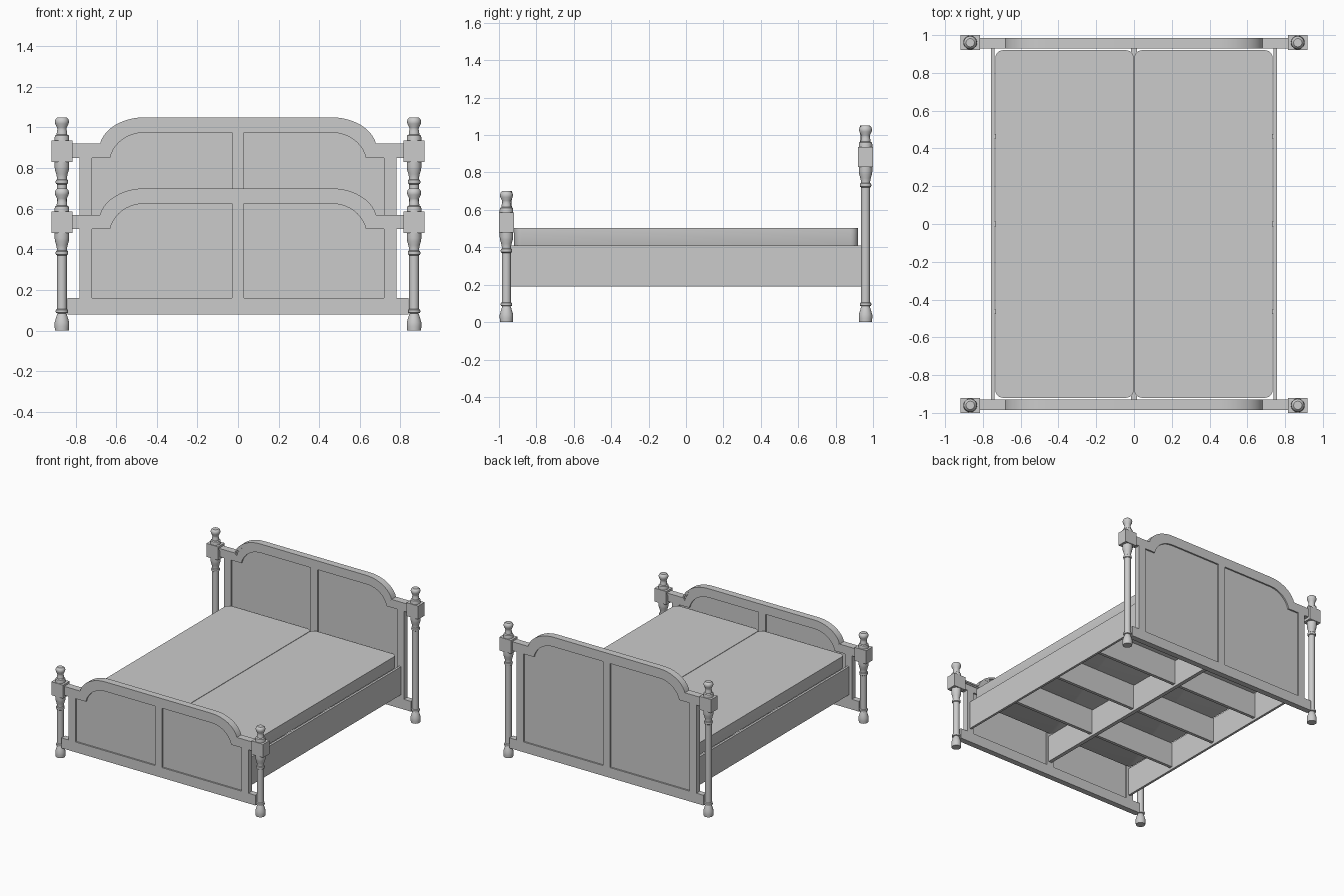
import bpy, bmesh, math
from mathutils import Matrix

cube = bpy.data.objects.get("Cube")
if cube:
    bpy.data.objects.remove(cube, do_unlink=True)

grey = bpy.data.materials.new("plain grey")
grey.use_nodes = True
COLOUR = (0.6, 0.6, 0.6, 1)
grey.diffuse_color = COLOUR
grey.node_tree.nodes["Principled BSDF"].inputs["Base Color"].default_value = COLOUR


def finish(name, bm):
    mesh = bpy.data.meshes.new(name)
    bmesh.ops.recalc_face_normals(bm, faces=bm.faces)
    bm.to_mesh(mesh)
    bm.free()
    mesh.materials.append(grey)
    ob = bpy.data.objects.new(name, mesh)
    bpy.context.collection.objects.link(ob)
    return ob


def smooth(ob, degrees=35):
    bpy.ops.object.select_all(action='DESELECT')
    ob.select_set(True)
    bpy.context.view_layer.objects.active = ob
    bpy.ops.object.shade_smooth_by_angle(angle=math.radians(degrees))


def box(name, x, y, z):
    bm = bmesh.new()
    bmesh.ops.create_cube(bm, size=1)
    for v in bm.verts:
        for i, (lo, hi) in enumerate((x, y, z)):
            v.co[i] = lo if v.co[i] < 0 else hi
    return finish(name, bm)


def lathe(name, profile, x, y, sides=24):
    bm = bmesh.new()
    rings = [[bm.verts.new((x + r * math.cos(math.tau * i / sides),
                            y + r * math.sin(math.tau * i / sides), z))
              for i in range(sides)] for r, z in profile]
    for a, b in zip(rings, rings[1:]):
        for i in range(sides):
            j = (i + 1) % sides
            bm.faces.new((a[i], a[j], b[j], b[i]))
    bm.faces.new(rings[0])
    bm.faces.new(rings[-1])
    smooth(finish(name, bm))


def sheet(name, outlines, y0, y1):
    """Flat board in the xz plane; outlines inside the first one are holes."""
    curve = bpy.data.curves.new(name, 'CURVE')
    curve.dimensions = '2D'
    curve.fill_mode = 'BOTH'
    curve.extrude = abs(y1 - y0) / 2
    for outline in outlines:
        spline = curve.splines.new('POLY')
        spline.points.add(len(outline) - 1)
        for p, (x, z) in zip(spline.points, outline):
            p.co = (x, z, 0, 1)
        spline.use_cyclic_u = True
    temp = bpy.data.objects.new(name, curve)
    bpy.context.collection.objects.link(temp)
    bpy.context.view_layer.update()
    bm = bmesh.new()
    bm.from_mesh(temp.to_mesh())
    bpy.data.objects.remove(temp, do_unlink=True)
    bmesh.ops.remove_doubles(bm, verts=bm.verts, dist=0.0001)
    bm.transform(Matrix.Translation((0, (y0 + y1) / 2, 0)) @ Matrix.Rotation(math.pi / 2, 4, 'X'))
    smooth(finish(name, bm), 30)


def arch(x_low, z_low, x_top, z_top, steps=10):
    """Sweeping shoulder from the low outer end to the flat top."""
    points = []
    for i in range(steps + 1):
        t = 0.2 + (math.pi / 2 - 0.2) * i / steps
        f = (math.sin(t) - math.sin(0.2)) / (1 - math.sin(0.2))
        g = 1 - math.cos(t) / math.cos(0.2)
        points.append((x_low + (x_top - x_low) * g, z_low + (z_top - z_low) * f))
    return points


def mirrored(points):
    return points + [(-x, z) for x, z in reversed(points)]


def bed_end(label, side, lift):
    shoulder, top = 0.57 + lift, 0.70 + lift
    outer = 0.985 * side
    inner = 0.94 * side
    # Frame with two arched openings
    edge = [(0.84, 0.08), (0.84, 0.16), (0.78, 0.16), (0.78, shoulder - 0.07),
            (0.84, shoulder - 0.07), (0.84, shoulder)]
    crest = arch(0.68, shoulder, 0.46, top)
    opening = [(0.03, 0.16), (0.72, 0.16), (0.72, shoulder - 0.07)]
    opening += arch(0.63, shoulder - 0.07, 0.46, top - 0.075) + [(0.03, top - 0.075)]
    other = [(-x, z) for x, z in opening]
    sheet(label + "_frame", [mirrored(edge + crest), opening, other], inner, outer)
    # Recessed panels
    for name, outline in (("left", opening), ("right", other)):
        sheet(f"{label}_{name}_panel", [outline], inner + 0.012 * side, outer - 0.012 * side)
    # Stepped moulding under the inner top edge
    for name, depth, reach in (("upper", 0.012, 0.01), ("lower", 0.022, 0.005)):
        line = [(0.84, shoulder)] + crest
        under = [(0.84, shoulder - depth)]
        under += arch(0.68 - depth * 0.5, shoulder - depth, 0.46, top - depth)
        band = mirrored(line) + list(reversed(mirrored(under)))
        sheet(f"{label}_{name}_moulding", [band], inner - reach * side, inner)


def post(label, x, y, lift):
    lower = [(0.034, 0), (0.036, 0.02), (0.036, 0.04), (0.03, 0.06), (0.024, 0.08),
             (0.022, 0.085), (0.03, 0.088), (0.031, 0.095), (0.03, 0.102), (0.024, 0.106)]
    upper = [(0.024, 0.37), (0.03, 0.374), (0.031, 0.382), (0.03, 0.39), (0.025, 0.394),
             (0.025, 0.405), (0.028, 0.42), (0.034, 0.44), (0.036, 0.455), (0.036, 0.48),
             (0.036, 0.60), (0.034, 0.61), (0.026, 0.615), (0.025, 0.63), (0.022, 0.64),
             (0.024, 0.65), (0.033, 0.668), (0.035, 0.68), (0.031, 0.692), (0.022, 0.70)]
    lathe(label + "_post", lower + [(r, z + lift) for r, z in upper], x, y)
    box(label + "_post_block", (x - 0.051, x + 0.051), (y - 0.04, y + 0.04),
        (0.48 + lift, 0.585 + lift))


def mattress(name, x0, x1):
    ob = box(name, (x0, x1), (-0.92, 0.92), (0.405, 0.503))
    bm = bmesh.new()
    bm.from_mesh(ob.data)
    upright = [e for e in bm.edges if abs(e.verts[0].co.z - e.verts[1].co.z) > 0.05]
    bmesh.ops.bevel(bm, geom=upright, offset=0.04, segments=6, affect='EDGES', profile=0.5)
    rim = [e for e in bm.edges if all(v.co.z < 0.41 for v in e.verts)]
    bmesh.ops.bevel(bm, geom=rim, offset=0.008, segments=2, affect='EDGES', profile=0.5)
    bm.to_mesh(ob.data)
    bm.free()
    smooth(ob)


# Headboard, footboard and their turned posts
for label, side, lift in (("footboard", -1, 0), ("headboard", 1, 0.35)):
    bed_end(label, side, lift)
    for name, x in (("left", 0.867), ("right", -0.867)):
        post(f"{label}_{name}", x, 0.96 * side, lift)

# Rails, centre beam and cross boards
for name, s in (("left", 1), ("right", -1)):
    box(name + "_side_rail", tuple(sorted((0.738 * s, 0.756 * s))), (-0.945, 0.945), (0.19, 0.41))
box("centre_beam", (-0.015, 0.015), (-0.945, 0.945), (0.19, 0.40))
for i in range(3):
    y = 0.465 * (i - 1)
    box(f"cross_board_{i + 1}", (-0.74, 0.74), (y - 0.012, y + 0.012), (0.21, 0.405))

# Two mattresses side by side
mattress("left_mattress", 0.002, 0.734)
mattress("right_mattress", -0.734, -0.002)
